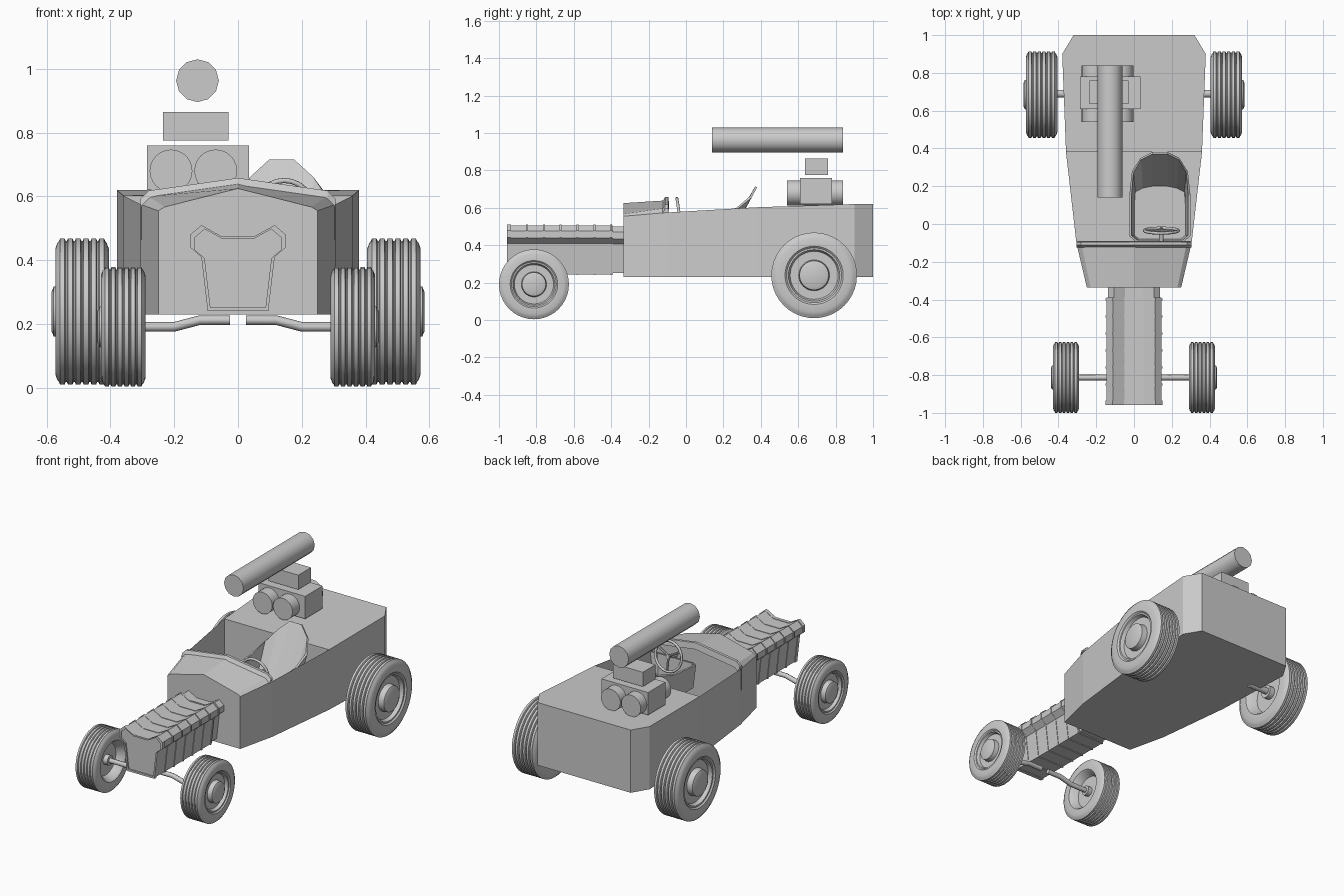
import bpy, bmesh, math
from mathutils import Matrix, Vector

if "Cube" in bpy.data.objects:
    bpy.data.objects.remove(bpy.data.objects["Cube"])

def finish(name, bm, smooth=None, solid=0):
    bmesh.ops.recalc_face_normals(bm, faces=bm.faces)
    me = bpy.data.meshes.new(name)
    bm.to_mesh(me)
    bm.free()
    ob = bpy.data.objects.new(name, me)
    bpy.context.collection.objects.link(ob)
    if smooth:
        bpy.ops.object.select_all(action='DESELECT')
        ob.select_set(True)
        bpy.context.view_layer.objects.active = ob
        bpy.ops.object.shade_smooth_by_angle(angle=math.radians(smooth))
    if solid:
        mod = ob.modifiers.new("thickness", 'SOLIDIFY')
        mod.thickness = solid
    return ob

def box(name, x0, x1, y0, y1, z0, z1):
    bm = bmesh.new()
    m = Matrix.Translation(((x0+x1)/2, (y0+y1)/2, (z0+z1)/2)) @ Matrix.Diagonal((x1-x0, y1-y0, z1-z0, 1))
    bmesh.ops.create_cube(bm, size=1, matrix=m)
    return finish(name, bm)

def rod(name, a, b, r, n=12, smooth=None):
    a, b = Vector(a), Vector(b)
    bm = bmesh.new()
    m = Matrix.Translation((a+b)/2) @ (b-a).to_track_quat('Z', 'Y').to_matrix().to_4x4()
    bmesh.ops.create_cone(bm, cap_ends=True, segments=n, radius1=r, radius2=r, depth=(b-a).length, matrix=m)
    return finish(name, bm, smooth)

def tube(name, pts, r, cyclic=False):
    cu = bpy.data.curves.new(name, 'CURVE')
    cu.dimensions = '3D'
    cu.bevel_depth, cu.bevel_resolution, cu.use_fill_caps = r, 2, True
    sp = cu.splines.new('POLY')
    sp.points.add(len(pts)-1)
    for p, c in zip(sp.points, pts):
        p.co = (*c, 1)
    sp.use_cyclic_u = cyclic
    ob = bpy.data.objects.new(name, cu)
    bpy.context.collection.objects.link(ob)

def loft(bm, rings, closed=True, caps=True):
    vs = [[bm.verts.new(p) for p in r] for r in rings]
    n = len(vs[0])
    for a, b in zip(vs, vs[1:]):
        for i in range(n if closed else n-1):
            j = (i+1) % n
            bm.faces.new((a[i], a[j], b[j], b[i]))
    if caps:
        bm.faces.new(vs[0])
        bm.faces.new(vs[-1])

def mirror_pts(half):
    return half + [(-p[0], *p[1:]) for p in reversed(half) if abs(p[0]) > 1e-6]

# Body: tapered shell, open between the cowl and the rear deck
bm = bmesh.new()
side = [(.25, -.335, .555), (.305, -.10, .575), (.36, .38, .603), (.38, .90, .62), (.32, 1.0, .62)]
zb = .23
for s in (1, -1):
    for a, b in zip(side, side[1:]):
        bm.faces.new([bm.verts.new(p) for p in
                      [(s*a[0], a[1], zb), (s*b[0], b[1], zb), (s*b[0], b[1], b[2]), (s*a[0], a[1], a[2])]])
bm.faces.new([bm.verts.new((x, y, zb)) for x, y, z in mirror_pts(side)])
bm.faces.new([bm.verts.new(p) for p in mirror_pts(side[2:])])
for y, w, z in ((1.0, .32, .62), (.38, .36, .603)):
    bm.faces.new([bm.verts.new(p) for p in [(-w, y, zb), (w, y, zb), (w, y, z), (-w, y, z)]])
front = mirror_pts([(.25, -.335, .555), (.23, -.335, .567), (0, -.335, .625)])
bm.faces.new([bm.verts.new(p) for p in [(-.25, -.335, zb), (.25, -.335, zb)] + front])
bmesh.ops.remove_doubles(bm, verts=bm.verts, dist=1e-4)
finish("body", bm)

# Cowl, with a raised lip at the edge of the cockpit
bm = bmesh.new()
rim = mirror_pts([(.305, -.10, .575), (.28, -.10, .60), (0, -.10, .64)])
loft(bm, [front, rim], closed=False, caps=False)
finish("cowl", bm)
bm = bmesh.new()
loft(bm, [[(x*k, y, z+dz) for x, _, z in rim] for k, y, dz in
          ((1, -.125, -.006), (1, -.112, .018), (1, -.095, .018), (.97, -.09, -.02))], closed=False, caps=False)
finish("cowl_lip", bm)

# Dashboard under the cowl
bm = bmesh.new()
bm.faces.new([bm.verts.new(p) for p in [(-.3, -.11, zb), (.3, -.11, zb)] + [(x, -.11, z) for x, y, z in rim]])
finish("dashboard", bm)

# Seat tub with a sloping backrest
sx = .137
lower = [(.11, -.08, .40), (.135, -.06, .40), (.135, .10, .40), (.13, .17, .40), (.09, .19, .40), (.04, .20, .40)]
upper = [(.12, -.085, .53), (.15, -.06, .54), (.15, .15, .56), (.14, .27, .60), (.10, .34, .66), (.04, .37, .715)]
bm = bmesh.new()
loft(bm, [[(x+sx, y, z) for x, y, z in mirror_pts(r)] for r in (lower, upper)], caps=False)
bm.verts.ensure_lookup_table()
bm.faces.new(bm.verts[:12])
finish("seat", bm, solid=.012)

# Steering wheel
c = Vector((.145, -.035, .56))
def on_wheel(t, r):
    return c + Vector((r*math.cos(t), -.15*r*math.sin(t), r*math.sin(t)))
tube("steering_wheel", [on_wheel(i*math.tau/24, .09) for i in range(24)], .008, True)
for i in range(3):
    rod("steering_spoke", c, on_wheel(math.pi/2 + i*math.tau/3 + math.pi, .09), .007, 8)
rod("steering_column", c + Vector((0, .01, 0)), c + Vector((0, -.075, -.02)), .012)

# Nose: engine cover with ribs and framed grille
section = mirror_pts([(.053, .476), (.115, .51), (.15, .48), (.15, .44), (.115, .41), (.095, .24)])
def nose_piece(name, y0, y1, k):
    bm = bmesh.new()
    loft(bm, [[(x*k, y, .37+(z-.37)*k) for x, z in section] for y in (y0, y1)])
    finish(name, bm)
nose_piece("engine_cover", -.945, -.39, .97)
nose_piece("engine_neck", -.39, -.33, .92)
for y in (-.85, -.76, -.67, -.58, -.49, -.40):
    nose_piece("engine_rib", y-.005, y+.005, 1.0)
bm = bmesh.new()
ring = lambda k, y: [(x*k, y, .37+(z-.37)*k) for x, z in section]
loft(bm, [ring(1, -.935), ring(1, -.957), ring(.91, -.957), ring(.91, -.948)])
finish("grille_frame", bm)

# Wheels: lathed tyre, rim and hub
def wheel(name, s, x, y, z, w, r):
    prof = [(.35, 0), (.35, .52), (.05, .62), (0, .66), (0, .86), (.04, .94)]
    for i in range(6):
        a = .07 + i*.147
        prof += [(a, .965), (a+.02, 1), (a+.105, 1), (a+.125, .965)]
    prof += [(.96, .94), (1, .86), (1, .68), (.95, .64), (.95, .60), (.82, .56), (.82, .36),
             (1.03, .34), (1.07, .27), (1.07, 0)]
    n = 40
    bm = bmesh.new()
    loft(bm, [[(s*(x+u*w), y+v*r*math.cos(i*math.tau/n), z+v*r*math.sin(i*math.tau/n)) for u, v in prof]
              for i in range(n+1)], closed=False, caps=False)
    bmesh.ops.remove_doubles(bm, verts=bm.verts, dist=1e-5)
    finish(name, bm, 30)

for s, tag in ((-1, "left"), (1, "right")):
    wheel("front_wheel_" + tag, s, .29, -.813, .191, .14, .187)
    wheel("rear_wheel_" + tag, s, .405, .685, .239, .168, .229)
    tube("front_axle_" + tag, [(s*x, -.813, z) for x, z in ((.36, .191), (.20, .191), (.12, .212), (.025, .212))], .015)
    rod("front_axle_hub_" + tag, (s*.31, -.813, .191), (s*.36, -.813, .191), .03, 16, 30)
    rod("rear_axle_" + tag, (s*.30, .69, .239), (s*.49, .69, .239), .02, 16, 30)
    rod("rear_axle_hub_" + tag, (s*.43, .685, .239), (s*.49, .685, .239), .04, 16, 30)

# Rear deck equipment: block, twin drums, upper box and long tube
box("equipment_block", -.285, .035, .61, .78, .62, .76)
for x in (-.21, -.07):
    rod("drum", (x, .54, .68), (x, .84, .68), .067, 24, 30)
box("upper_box", -.235, -.03, .635, .76, .775, .865)
rod("long_tube", (-.127, .14, .963), (-.127, .84, .963), .067, 12, 40)
